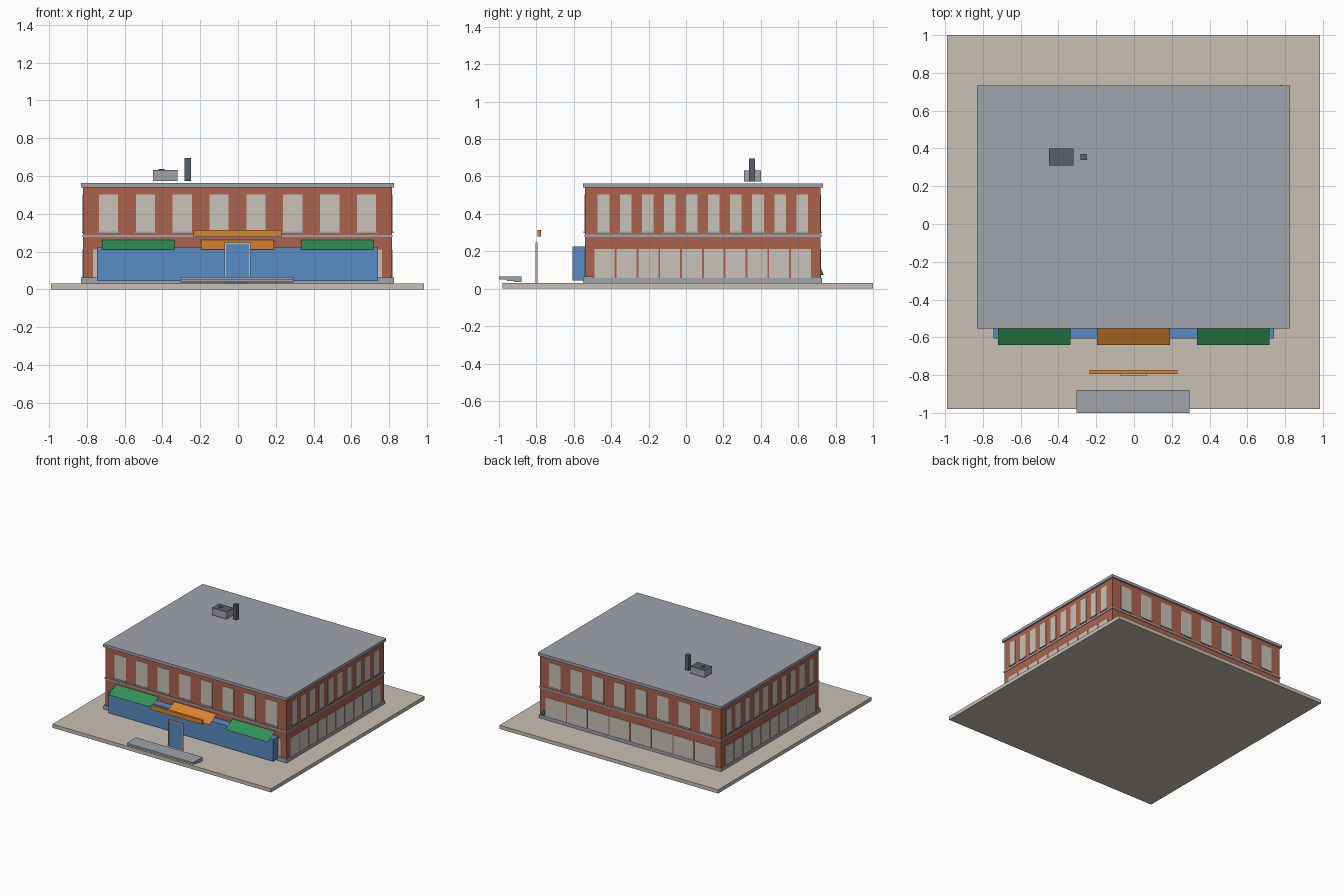
import bpy
import bmesh
import math
from mathutils import Matrix, Vector

old = bpy.data.objects.get("Cube")
if old:
    bpy.data.objects.remove(old, do_unlink=True)


def material(name, rgb):
    lin = [((c / 255 + 0.055) / 1.055) ** 2.4 for c in rgb] + [1.0]
    mat = bpy.data.materials.new(name)
    mat.use_nodes = True
    mat.diffuse_color = lin
    mat.node_tree.nodes["Principled BSDF"].inputs["Base Color"].default_value = lin
    return mat


BRICK = material("red brick", (172, 98, 77))
GROUND = material("sand paving", (200, 192, 179))
GLASS = material("pale glass", (200, 196, 186))
STONE = material("grey stone", (161, 164, 173))
BLUE = material("shopfront blue", (88, 140, 195))
GREEN = material("awning green", (49, 146, 85))
ORANGE = material("awning orange", (219, 132, 44))
SLATE = material("dark slate", (88, 96, 108))


def finish(name, bm, *mats):
    mesh = bpy.data.meshes.new(name)
    bm.to_mesh(mesh)
    bm.free()
    for mat in mats:
        mesh.materials.append(mat)
    obj = bpy.data.objects.new(name, mesh)
    bpy.context.collection.objects.link(obj)
    return obj


def add_box(bm, x, y, z, matrix=Matrix()):
    """Add a box given (min, max) pairs on each axis."""
    lo, hi = Vector((x[0], y[0], z[0])), Vector((x[1], y[1], z[1]))
    place = Matrix.Translation((lo + hi) / 2) @ Matrix.Diagonal((*(hi - lo), 1))
    bmesh.ops.create_cube(bm, size=1, matrix=matrix @ place)


def boxes(name, mat, *items):
    bm = bmesh.new()
    for item in items:
        add_box(bm, *item)
    return finish(name, bm, mat)


# Building outline
CX, CY = -0.0025, 0.09
HX, HY = 0.8175, 0.63


def block(name, mat, grow, z):
    return boxes(name, mat, ((CX - HX - grow, CX + HX + grow),
                             (CY - HY - grow, CY + HY + grow), z))


# Ground slab and main volume
boxes("ground_slab", GROUND, ((-0.99, 0.985), (-0.98, 1.0), (0, 0.03)))
block("brick_walls", BRICK, 0, (0.03, 0.545))
block("plinth", STONE, 0.006, (0.03, 0.056))
block("string_course", STONE, 0.004, (0.276, 0.289))
block("roof_slab", STONE, 0.012, (0.54, 0.563))
boxes("front_plinth", STONE, ((-0.83, 0.825), (-0.552, -0.5), (0.034, 0.064)))


# Windows for one wall; local x runs along the wall, local -y points outwards
def facade(side, angle, half, dist, count, pitch, width):
    turn = Matrix.Translation((CX, CY, 0)) @ Matrix.Rotation(angle, 4, "Z")
    upper, sills, panes = bmesh.new(), bmesh.new(), bmesh.new()
    bay = 2 * (half - 0.047) / count
    for i in range(count):
        k = i - (count - 1) / 2
        u, v, r = k * pitch, k * bay, width / 2
        add_box(upper, (u - r, u + r), (-dist - 0.003, -dist + 0.01), (0.305, 0.503), turn)
        add_box(sills, (u - r - 0.004, u + r + 0.004), (-dist - 0.007, -dist + 0.01),
                (0.299, 0.306), turn)
        add_box(panes, (v - bay / 2 + 0.005, v + bay / 2 - 0.005),
                (-dist - 0.003, -dist + 0.01), (0.056, 0.212), turn)
    finish(side + "_upper_windows", upper, GLASS)
    finish(side + "_window_sills", sills, STONE)
    finish(side + "_shop_panes", panes, GLASS)


for side, angle in (("front", 0), ("back", math.pi)):
    facade(side, angle, HX, HY, 8, 0.195, 0.102)
for side, angle in (("left", math.pi / 2), ("right", -math.pi / 2)):
    facade(side, angle, HY, HX, 10, 0.118, 0.062)

# Blue shopfront
boxes("blue_shopfront", BLUE, ((-0.745, 0.742), (-0.606, -0.54), (0.045, 0.225)))


# Sloping awning sheets
def awning(name, mat, x0, x1):
    bm = bmesh.new()
    corners = ((x0, -0.64, 0.21), (x1, -0.64, 0.21), (x1, -0.545, 0.26), (x0, -0.545, 0.26))
    bm.faces.new([bm.verts.new(c) for c in corners])
    finish(name, bm, mat)


awning("right_awning", GREEN, -0.72, -0.335)
awning("centre_awning", ORANGE, -0.195, 0.19)
awning("left_awning", GREEN, 0.333, 0.718)

# Hanging sign board, freestanding door and entrance step
boxes("sign_board", ORANGE, ((-0.235, 0.23), (-0.793, -0.774), (0.28, 0.315)))
depth = (-0.805, -0.795)
boxes("door_frame", GROUND,
      ((-0.071, -0.063), depth, (0.03, 0.248)),
      ((0.058, 0.066), depth, (0.03, 0.248)),
      ((-0.071, 0.066), depth, (0.24, 0.248)))
boxes("door_panel", BLUE, ((-0.063, 0.058), (-0.802, -0.798), (0.03, 0.24)))
boxes("entrance_step", STONE,
      ((-0.305, 0.295), (-1.0, -0.88), (0.05, 0.066)),
      ((-0.305, 0.295), (-0.957, -0.88), (0.042, 0.05)),
      ((-0.305, 0.295), (-0.92, -0.88), (0.036, 0.042)))

# Rooftop unit with dark lid and fan, and chimney
boxes("roof_unit", STONE, ((-0.45, -0.32), (0.31, 0.4), (0.573, 0.629)))
boxes("roof_unit_lid", SLATE, ((-0.45, -0.32), (0.31, 0.4), (0.629, 0.632)))
fan = bmesh.new()
bmesh.ops.create_cone(fan, cap_ends=True, segments=16, radius1=0.016, radius2=0.016,
                      depth=0.01, matrix=Matrix.Translation((-0.405, 0.355, 0.633)))
finish("roof_fan", fan, SLATE)
boxes("chimney", SLATE, ((-0.282, -0.25), (0.338, 0.37), (0.573, 0.695)))

# Small shrub at the back corner
shrub = bmesh.new()
bmesh.ops.create_cone(shrub, cap_ends=True, segments=6, radius1=0.015, radius2=0,
                      depth=0.035, matrix=Matrix.Translation((0.78, 0.722, 0.09)))
finish("corner_shrub", shrub, GREEN)
